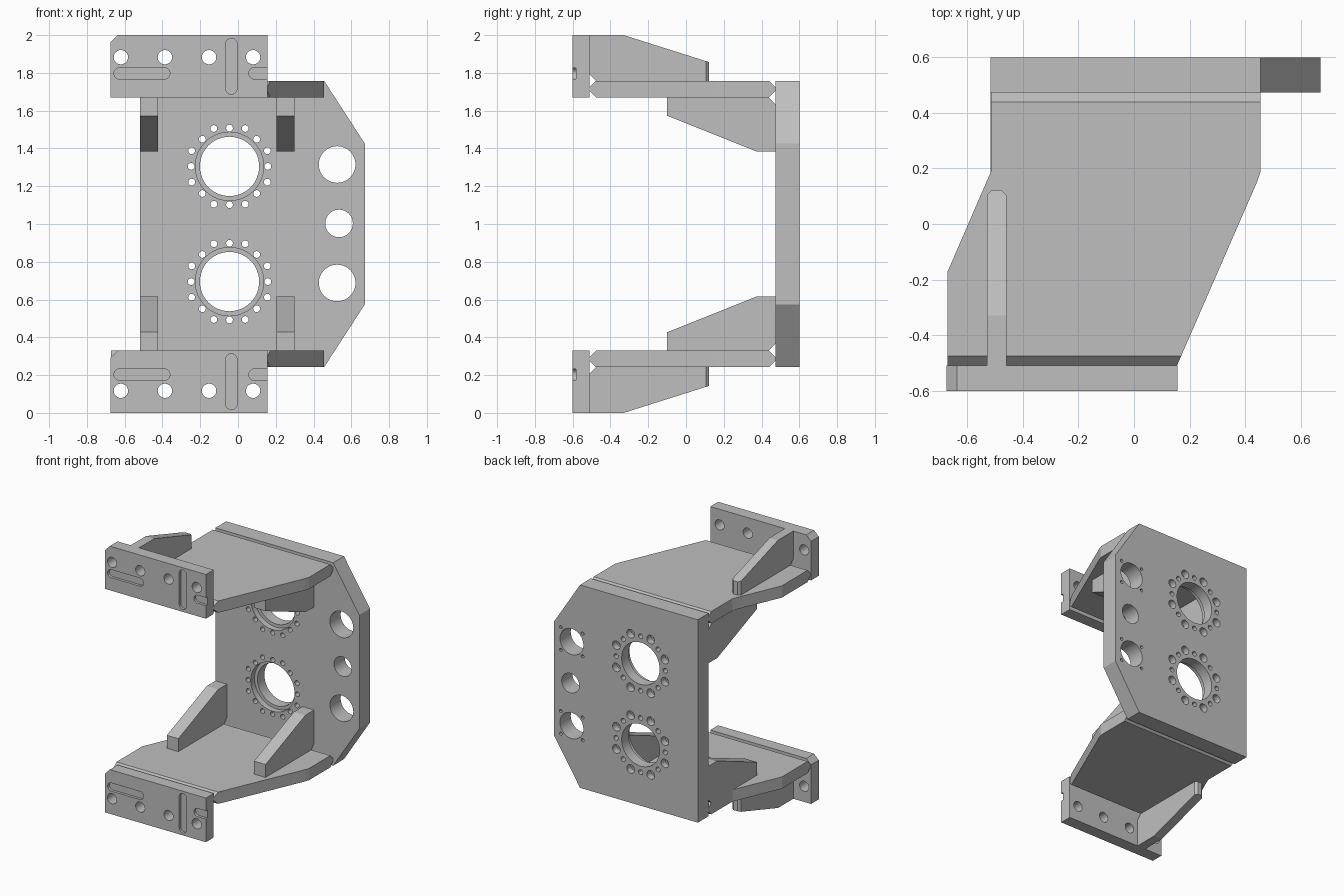
import bpy, bmesh
from math import sin, cos, pi, radians

cube = bpy.data.objects.get("Cube")
if cube:
    bpy.data.objects.remove(cube)

grey = bpy.data.materials.new("machined_grey")
grey.use_nodes = True
colour = (0.52, 0.52, 0.52, 1)
grey.diffuse_color = colour
grey.node_tree.nodes["Principled BSDF"].inputs["Base Color"].default_value = colour

# Axis order: outline (a, b) and depth c to x, y, z
PLACE = {"x": lambda a, b, c: (c, a, b),
         "y": lambda a, b, c: (a, c, b),
         "z": lambda a, b, c: (a, b, c)}


def add_prism(bm, pts, axis, lo, hi):
    """Extrude a closed outline along an axis."""
    near, far = ([bm.verts.new(PLACE[axis](a, b, c)) for a, b in pts] for c in (lo, hi))
    bm.faces.new(near)
    bm.faces.new(far)
    for i in range(len(pts)):
        j = (i + 1) % len(pts)
        bm.faces.new((near[i], near[j], far[j], far[i]))


def finish(name, bm):
    bmesh.ops.recalc_face_normals(bm, faces=bm.faces)
    mesh = bpy.data.meshes.new(name)
    bm.to_mesh(mesh)
    bm.free()
    mesh.materials.append(grey)
    ob = bpy.data.objects.new(name, mesh)
    bpy.context.collection.objects.link(ob)
    return ob


def prism(name, pts, axis, lo, hi):
    bm = bmesh.new()
    add_prism(bm, pts, axis, lo, hi)
    return finish(name, bm)


def circle(x, z, r, n=32):
    return [(x + r * cos(2 * pi * i / n), z + r * sin(2 * pi * i / n)) for i in range(n)]


def slot(x0, z0, x1, z1, r=0.03, n=8):
    """Rounded slot outline between two end centres, upright or level."""
    start = 0 if z1 > z0 else -pi / 2
    arc = [start + pi * i / n for i in range(n + 1)]
    return ([(x1 + r * cos(t), z1 + r * sin(t)) for t in arc] +
            [(x0 - r * cos(t), z0 - r * sin(t)) for t in arc])


def activate(ob):
    bpy.ops.object.select_all(action='DESELECT')
    ob.select_set(True)
    bpy.context.view_layer.objects.active = ob


def cut(ob, outlines, lo, hi):
    """Remove a set of outlines between two y depths."""
    bm = bmesh.new()
    for pts in outlines:
        add_prism(bm, pts, "y", lo, hi)
    cutter = finish("cutter", bm)
    cutter.hide_render = True
    mod = ob.modifiers.new("cut", 'BOOLEAN')
    mod.operation = 'DIFFERENCE'
    mod.solver = 'EXACT'
    mod.object = cutter
    activate(ob)
    bpy.ops.object.modifier_apply(modifier=mod.name)
    bpy.data.objects.remove(cutter)


def smooth(ob):
    activate(ob)
    bpy.ops.object.shade_smooth_by_angle(angle=radians(30))


# Upright back plate with two bearing bores and side holes
FRONT, BACK = 0.473, 0.60
back = prism("back_plate", [(-0.518, 0.242), (0.456, 0.242), (0.672, 0.575),
                            (0.672, 1.425), (0.456, 1.758), (-0.518, 1.758)], "y", FRONT, BACK)
BORE_X, SIDE_X = -0.045, 0.525
through, recess, bolt_heads, pins = [], [], [], []
for z in (0.695, 1.305):
    through.append(circle(BORE_X, z, 0.157, 48))
    recess.append(circle(BORE_X, z, 0.181, 48))
    for k in range(16):
        r = 0.217 if k % 2 else 0.203
        x, h = BORE_X + r * cos(k * pi / 8), z + r * sin(k * pi / 8)
        through.append(circle(x, h, 0.018, 16))
        if k % 2:
            bolt_heads.append(circle(x, h, 0.032, 20))
for z in (0.688, 1.315):
    through.append(circle(SIDE_X, z, 0.097))
    pins += [circle(SIDE_X + sx * 0.09, z + sz * 0.085, 0.012, 12)
             for sx in (-1, 1) for sz in (-1, 1)]
through.append(circle(0.535, 1.003, 0.073))
cut(back, through, 0.4, 0.7)
cut(back, recess, 0.4, FRONT + 0.045)
cut(back, bolt_heads, BACK - 0.05, 0.7)
cut(back, pins, BACK - 0.06, 0.7)
smooth(back)

# The two arms, mirrored about mid height
for side in ("upper", "lower"):
    def flip(z):
        return z if side == "upper" else 2 - z

    def flipped(pts):
        return [(a, flip(z)) for a, z in pts]

    # Level arm plate with weld bevels at both ends
    bm = bmesh.new()
    outline = [(-0.672, -0.51), (-0.672, -0.172), (-0.516, 0.188), (-0.516, FRONT),
               (0.456, FRONT), (0.456, 0.188), (0.445, 0.155), (0.155, -0.51)]
    add_prism(bm, outline, "z", flip(1.67), flip(1.758))
    ends = [e for e in bm.edges
            if abs(e.verts[0].co.y - e.verts[1].co.y) < 0.001
            and abs(e.verts[0].co.x - e.verts[1].co.x) > 0.1]
    bmesh.ops.recalc_face_normals(bm, faces=bm.faces)
    bmesh.ops.bevel(bm, geom=ends, offset=0.034, segments=1, affect='EDGES')
    finish(side + "_arm_plate", bm)

    # Front mounting flange with bolt holes and shallow key slots
    base = 1.67 if side == "upper" else 0.0
    top = base + 0.33
    flange = prism(side + "_flange", [(-0.676, base), (0.156, base), (0.156, top),
                                      (-0.638, top), (-0.676, top - 0.038)], "y", -0.602, -0.51)
    cut(flange, [circle(x, flip(1.883), 0.038, 24) for x in (-0.62, -0.387, -0.153, 0.08)],
        -0.7, -0.4)
    key = flip(1.797)
    middle = base + 0.165
    cut(flange, [slot(-0.627, key, -0.39, key), slot(0.087, key, 0.25, key),
                 slot(-0.035, middle - 0.118, -0.035, middle + 0.118)], -0.7, -0.582)
    smooth(flange)

    # Outer gusset behind the flange, with chamfered end corners
    gusset = prism(side + "_outer_gusset",
                   flipped([(-0.51, 2.0), (-0.33, 2.0), (0.122, 1.857), (0.122, 1.758),
                            (-0.476, 1.758), (-0.51, 1.792)]), "x", -0.53, -0.46)
    bm = bmesh.new()
    bm.from_mesh(gusset.data)
    tip = [e for e in bm.edges if all(v.co.y > 0.1 for v in e.verts)
           and abs(e.verts[0].co.x - e.verts[1].co.x) < 0.001]
    bmesh.ops.bevel(bm, geom=tip, offset=0.017, segments=1, affect='EDGES')
    bm.to_mesh(gusset.data)
    bm.free()

    # Inner gussets bracing the arm against the back plate
    for label, x0 in (("right", -0.518), ("left", 0.203)):
        prism(f"{side}_{label}_inner_gusset",
              flipped([(-0.10, 1.67), (-0.10, 1.573), (0.37, 1.385), (FRONT, 1.385),
                       (FRONT, 1.636), (0.439, 1.67)]), "x", x0, x0 + 0.095)
